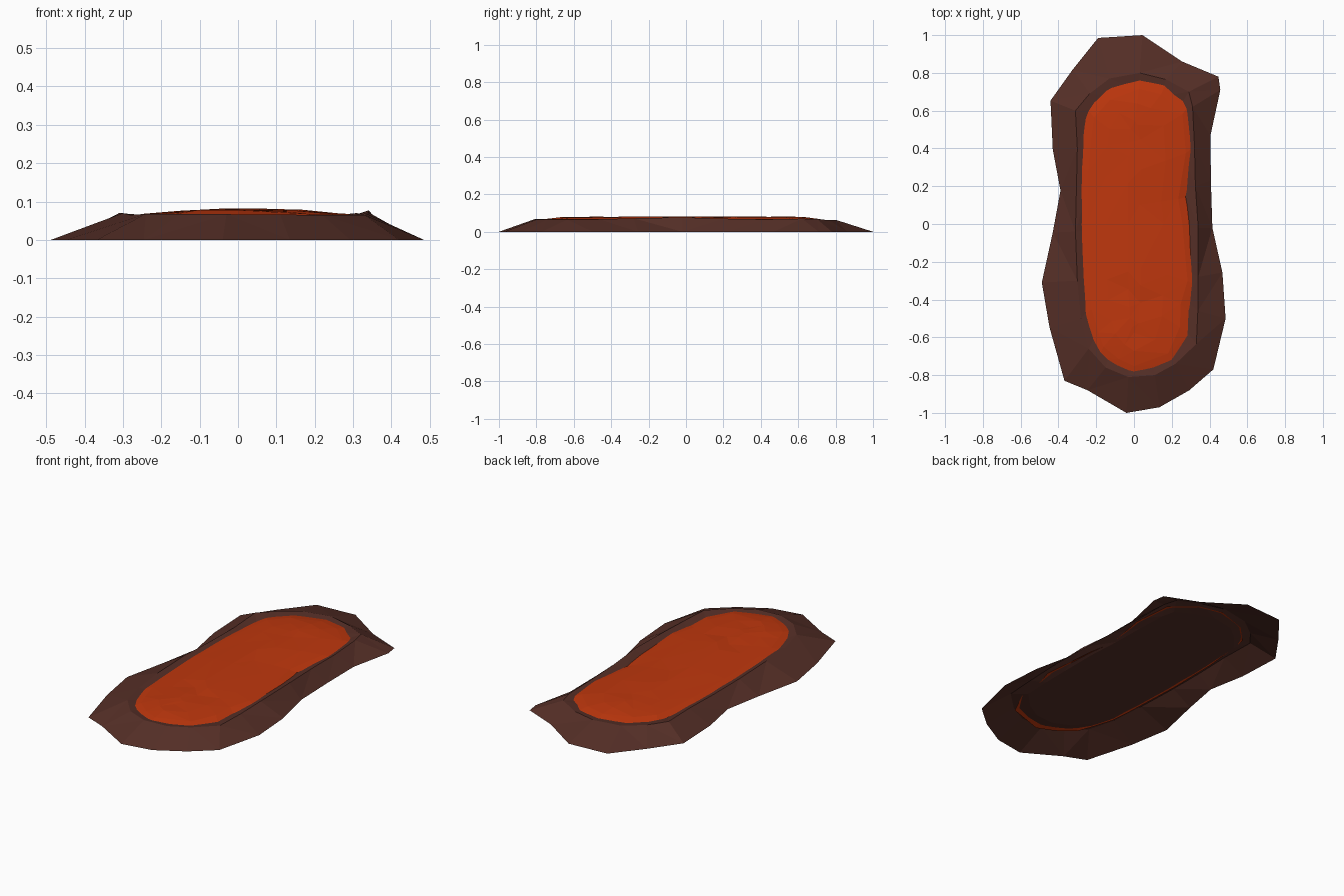
import bpy, bmesh, random

random.seed(4)

def material(name, rgb):
    m = bpy.data.materials.new(name)
    m.diffuse_color = (*rgb, 1)
    return m

def ringed_patch(name, rings, mat):
    """Skin concentric rings (outermost first) and cap the last one; open below."""
    bm = bmesh.new()
    loops = [[bm.verts.new(p) for p in ring] for ring in rings]
    n = len(loops[0])
    for a, b in zip(loops, loops[1:]):
        for i in range(n):
            j = (i + 1) % n
            bm.faces.new((a[i], a[j], b[j], b[i]))
    bm.faces.new(loops[-1])
    bmesh.ops.triangulate(bm, faces=bm.faces[:])
    bm.normal_update()
    bmesh.ops.reverse_faces(bm, faces=[f for f in bm.faces if f.normal.z < 0])
    me = bpy.data.meshes.new(name)
    bm.to_mesh(me)
    bm.free()
    me.materials.append(mat)
    ob = bpy.data.objects.new(name, me)
    bpy.context.collection.objects.link(ob)
    return ob

rock = material("dark brown rock", (0.091, 0.028, 0.020))
glow = material("orange lava", (0.52, 0.038, 0.004))

# Rock rim: foot x, y on the ground, then crest x, y, z
rim = [
    (-.19, .985, -.13, .77, .062), (.045, 1.0, .03, .80, .064),
    (.255, .86, .17, .765, .062), (.447, .78, .29, .70, .068),
    (.457, .71, .31, .62, .070), (.405, .47, .32, .42, .066),
    (.407, .23, .325, .20, .070), (.415, -.02, .34, -.02, .077),
    (.468, -.257, .34, -.28, .072), (.485, -.50, .338, -.46, .067),
    (.42, -.77, .33, -.635, .065), (.293, -.88, .22, -.74, .065),
    (.135, -.97, .11, -.80, .066), (-.04, -1.0, -.03, -.81, .067),
    (-.246, -.88, -.15, -.76, .067), (-.368, -.83, -.24, -.66, .068),
    (-.447, -.548, -.28, -.50, .065), (-.488, -.31, -.30, -.30, .070),
    (-.43, -.045, -.31, -.04, .070), (-.389, .177, -.305, .18, .065),
    (-.43, .394, -.30, .40, .066), (-.442, .653, -.31, .60, .070),
    (-.325, .817, -.235, .69, .064)]
foot = [(a, b, 0) for a, b, *_ in rim]
crest = [(x, y, z) for _, _, x, y, z in rim]
bed = [(x * .82, y * .88, .052) for x, y, _ in crest]
ringed_patch("rock_rim", [foot, crest, bed], rock)

# Lava: a shallow dome whose edge dips under the rock
shore = [(-.25, .5), (-.27, .3), (-.275, 0), (-.26, -.35), (-.25, -.48),
         (-.21, -.61), (-.18, -.69), (-.09, -.76), (0, -.80), (.2, -.73),
         (.27, -.58), (.275, -.45), (.315, -.32), (.285, 0), (.26, .14),
         (.305, .4), (.285, .62), (.16, .73), (.03, .76), (-.14, .70),
         (-.235, .6)]
edge = [(x * 1.05, y * 1.02, .056) for x, y in shore]
bank = [(x * .9, y * .94, .068) for x, y in shore]
top = [(x * .55, y * .84, .076 + random.uniform(-.002, .003)) for x, y in shore]
core = [(x * .12, y * .72, .079 + random.uniform(-.003, .004)) for x, y in shore]
ringed_patch("lava_pool", [edge, bank, top, core], glow)
